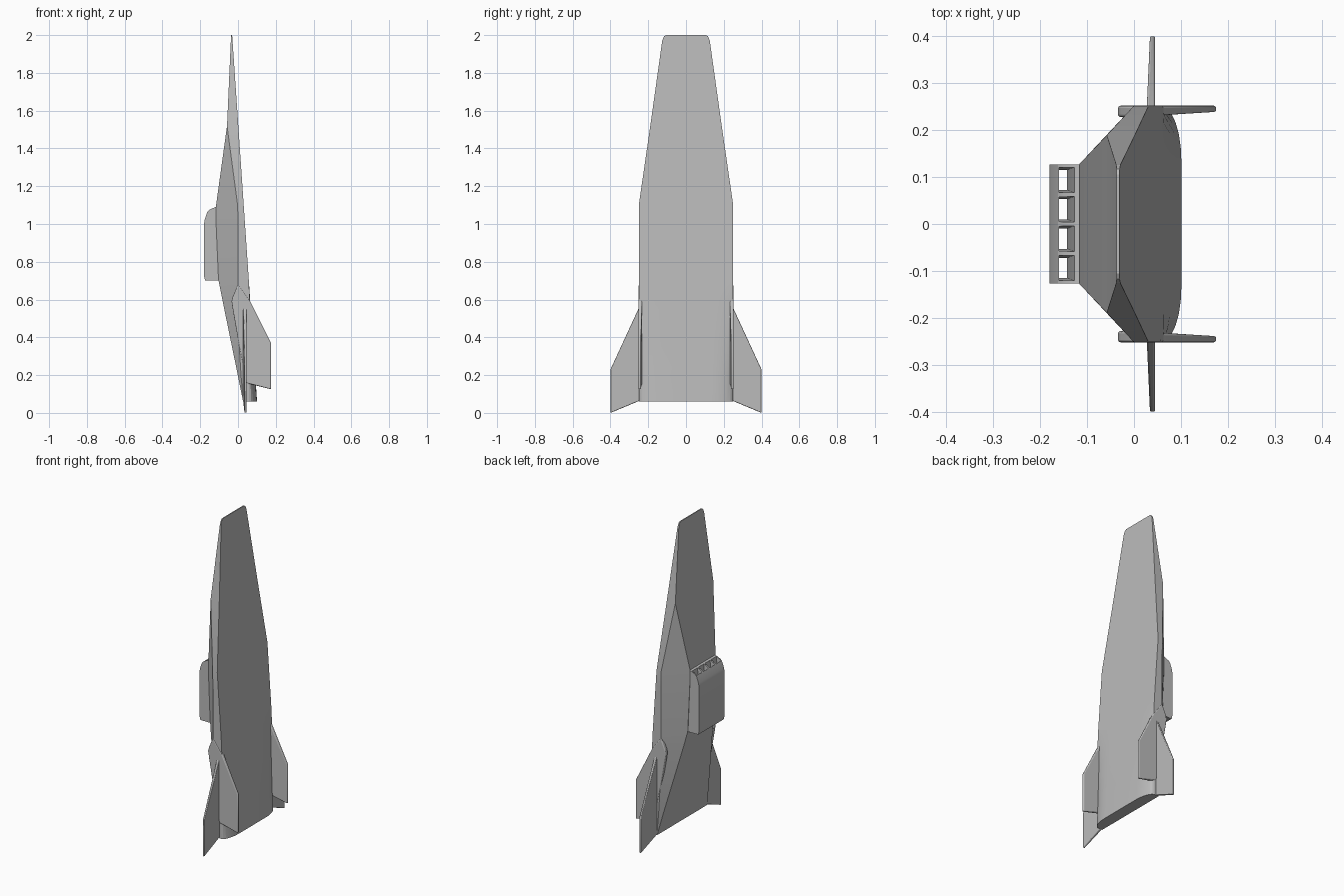
import bpy, bmesh, math

if "Cube" in bpy.data.objects:
    bpy.data.objects.remove(bpy.data.objects["Cube"])

grey = bpy.data.materials.new("hull grey")
grey.diffuse_color = (0.5, 0.5, 0.5, 1)
grey.use_nodes = True
grey.node_tree.nodes["Principled BSDF"].inputs["Base Color"].default_value = grey.diffuse_color


def make(name, verts, faces, bevel=0):
    bm = bmesh.new()
    vs = [bm.verts.new(v) for v in verts]
    for f in faces:
        bm.faces.new([vs[i] for i in f])
    bmesh.ops.remove_doubles(bm, verts=bm.verts, dist=0.0002)
    bmesh.ops.recalc_face_normals(bm, faces=bm.faces)
    me = bpy.data.meshes.new(name)
    bm.to_mesh(me)
    bm.free()
    me.materials.append(grey)
    ob = bpy.data.objects.new(name, me)
    bpy.context.collection.objects.link(ob)
    if bevel:
        b = ob.modifiers.new("rounding", 'BEVEL')
        b.width, b.segments, b.limit_method = bevel, 3, 'ANGLE'
    return ob


def smooth(ob, deg):
    bpy.ops.object.select_all(action='DESELECT')
    ob.select_set(True)
    bpy.context.view_layer.objects.active = ob
    bpy.ops.object.shade_smooth_by_angle(angle=math.radians(deg))


def loft(name, rings, bevel=0):
    """Skin closed rings of equal length and cap both ends."""
    n = len(rings[0])
    faces = [(r * n + i, r * n + (i + 1) % n, (r + 1) * n + (i + 1) % n, (r + 1) * n + i)
             for r in range(len(rings) - 1) for i in range(n)]
    last = (len(rings) - 1) * n
    faces += [tuple(range(n)), tuple(range(last, last + n))]
    return make(name, [v for r in rings for v in r], faces, bevel)


# Fuselage stations: z, belly x, belly half width, lower chine x, chine half width, rounding
stations = [
    (2.00, -0.037, 0.105, -0.037, 0.105, 0),
    (1.993, -0.037, 0.117, -0.037, 0.117, 0),
    (1.97, -0.038, 0.126, -0.038, 0.126, 0),
    (1.52, -0.058, 0.189, -0.058, 0.189, 0),
    (1.10, -0.116, 0.128, -0.002, 0.25, 0),
    (1.00, -0.116, 0.128, 0.0, 0.25, 0),
    (0.70, -0.103, 0.13, 0.0, 0.25, 0),
    (0.60, -0.083, 0.147, 0.0, 0.25, 0.05),
    (0.38, -0.038, 0.19, 0.005, 0.25, 0.5),
    (0.20, -0.001, 0.225, 0.016, 0.25, 0.85),
    (0.06, 0.027, 0.249, 0.028, 0.25, 1),
]
rings = []
for z, bx, by, cx, cy, r in stations:
    top = -0.031 + (2 - z) * 0.068
    half = [(bx, by), (cx, cy)]
    # quarter-ellipse shoulder, deepening toward the tail
    for k in range(7):
        a = math.radians(15 * k)
        half.append((top - 0.042 * r * (1 - math.sin(a)), cy * (0.54 + 0.46 * math.cos(a))))
    rings.append([(x, y, z) for x, y in half] + [(x, -y, z) for x, y in reversed(half)])
fuselage = loft("fuselage", rings)
smooth(fuselage, 13)

# Tail fins: outline in span/height with a thin tip
for s, side in ((1, "left"), (-1, "right")):
    up = [(0.0, 0.68), (-0.028, 0.615), (-0.034, 0.59), (-0.028, 0.55), (0.0, 0.39),
          (0.045, 0.158), (0.175, 0.125), (0.175, 0.37), (0.065, 0.59)]
    inner = [(x, s * (0.228 + 0.011 * max(0, x) / 0.175), z) for x, z in up]
    outer = [(x, s * 0.252, z) for x, z in up]
    fin = loft(side + "_upright_fin", [inner, outer], 0.005)
    smooth(fin, 30)

    flat = [(0.22, 0.62, 0.026), (0.40, 0.23, 0.034), (0.40, 0.0, 0.034), (0.22, 0.075, 0.026)]
    under = [(x, s * y, z) for y, z, x in flat]
    over = [(0.045, s * y, z) for y, z, x in flat]
    wing = loft(side + "_side_fin", [under, over], 0.004)
    smooth(wing, 30)

# Engine box under the belly
profile = [(-0.09, 0.70), (-0.174, 0.70), (-0.18, 0.725), (-0.18, 1.0),
           (-0.176, 1.025), (-0.162, 1.065), (-0.15, 1.076), (-0.115, 1.092), (-0.09, 1.092)]
engine = loft("engine_box", [[(x, y, z) for x, z in profile] for y in (-0.127, 0.127)])

# Four ducts narrowing to a throat
for i in range(4):
    c = (i - 1.5) * 0.0625
    duct = []
    for z, x0, x1, h in ((1.12, -0.16, -0.123, 0.0285), (0.95, -0.16, -0.143, 0.0215),
                         (0.66, -0.16, -0.143, 0.0215)):
        duct.append([(x0, c - h, z), (x1, c - h, z), (x1, c + h, z), (x0, c + h, z)])
    cutter = loft("duct_cutter", duct)
    cutter.hide_render = True
    m = engine.modifiers.new("duct", 'BOOLEAN')
    m.operation, m.solver, m.object = 'DIFFERENCE', 'EXACT', cutter
    bpy.context.view_layer.objects.active = engine
    bpy.ops.object.modifier_apply(modifier=m.name)
    bpy.data.objects.remove(cutter)
smooth(engine, 25)
